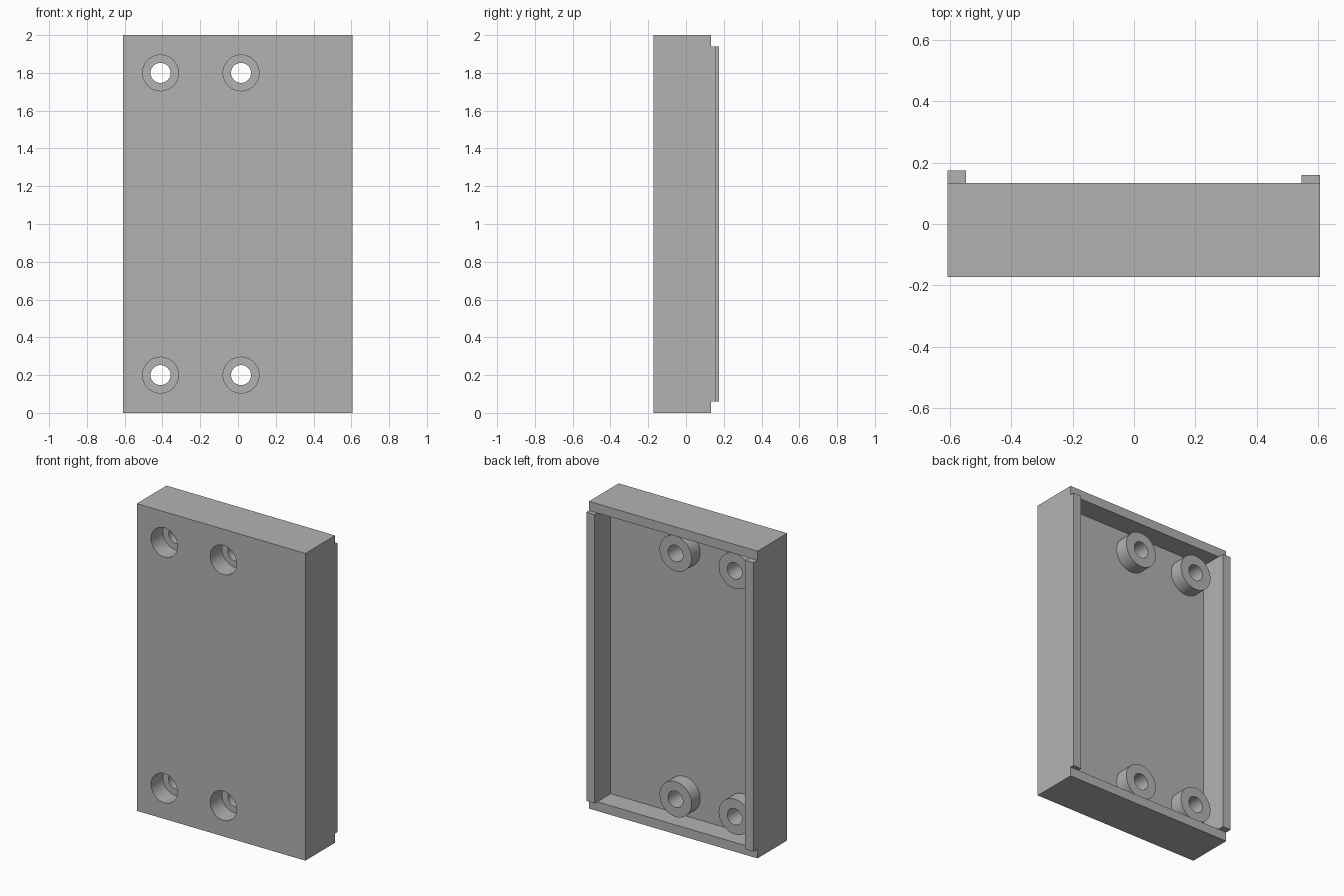
import bpy, bmesh, math
from mathutils import Matrix, Vector

if "Cube" in bpy.data.objects:
    bpy.data.objects.remove(bpy.data.objects["Cube"], do_unlink=True)

grey = bpy.data.materials.new("plain grey")
grey.use_nodes = True
grey.diffuse_color = (0.45, 0.45, 0.45, 1)
grey.node_tree.nodes["Principled BSDF"].inputs["Base Color"].default_value = (0.45, 0.45, 0.45, 1)

# Main levels along the depth
FRONT, FLOOR, RIM = -0.173, -0.005, 0.133
LEFT, RIGHT, HEIGHT, WALL = 0.606, -0.608, 2.0, 0.06


def add_object(name, bm):
    mesh = bpy.data.meshes.new(name)
    bm.to_mesh(mesh)
    bm.free()
    mesh.materials.append(grey)
    obj = bpy.data.objects.new(name, mesh)
    bpy.context.collection.objects.link(obj)
    return obj


def box(name, low, high):
    low, high = Vector(low), Vector(high)
    bm = bmesh.new()
    bmesh.ops.create_cube(bm, size=1, matrix=Matrix.Translation((low + high) / 2)
                          @ Matrix.Diagonal((*(high - low), 1)))
    return add_object(name, bm)


def cylinders(name, radius, y0, y1):
    """One cylinder along y at each screw position."""
    bm = bmesh.new()
    for x in (-0.41, 0.016):
        for z in (0.2, HEIGHT - 0.2):
            bmesh.ops.create_cone(bm, cap_ends=True, segments=48, radius1=radius,
                                  radius2=radius, depth=y1 - y0,
                                  matrix=Matrix.Translation((x, (y0 + y1) / 2, z))
                                  @ Matrix.Rotation(math.pi / 2, 4, 'X'))
    return add_object(name, bm)


def combine(target, tool, operation):
    tool.hide_render = True
    mod = target.modifiers.new(operation, 'BOOLEAN')
    mod.operation, mod.solver, mod.object = operation, 'EXACT', tool
    bpy.ops.object.select_all(action='DESELECT')
    bpy.context.view_layer.objects.active = target
    target.select_set(True)
    bpy.ops.object.modifier_apply(modifier=mod.name)
    bpy.data.objects.remove(tool, do_unlink=True)


# Open-backed tray with four screw bosses
tray = box("tray", (RIGHT, FRONT, 0), (LEFT, RIM, HEIGHT))
combine(tray, box("cavity", (RIGHT + WALL, FLOOR, WALL),
                  (LEFT - WALL, RIM + 0.1, HEIGHT - WALL)), 'DIFFERENCE')
combine(tray, cylinders("bosses", 0.115, FLOOR - 0.03, 0.085), 'UNION')

# Wide recesses for the screw heads, then narrow through holes
combine(tray, cylinders("head_recesses", 0.095, FRONT - 0.1, -0.052), 'DIFFERENCE')
combine(tray, cylinders("screw_holes", 0.053, FRONT - 0.2, 0.2), 'DIFFERENCE')
bpy.ops.object.shade_smooth_by_angle(angle=math.radians(30))

# Raised lips along the two long rims
box("right_lip", (RIGHT, RIM, WALL), (RIGHT + WALL, 0.174, HEIGHT - WALL))
box("left_lip", (LEFT - WALL, RIM, WALL), (LEFT, 0.16, HEIGHT - WALL))
